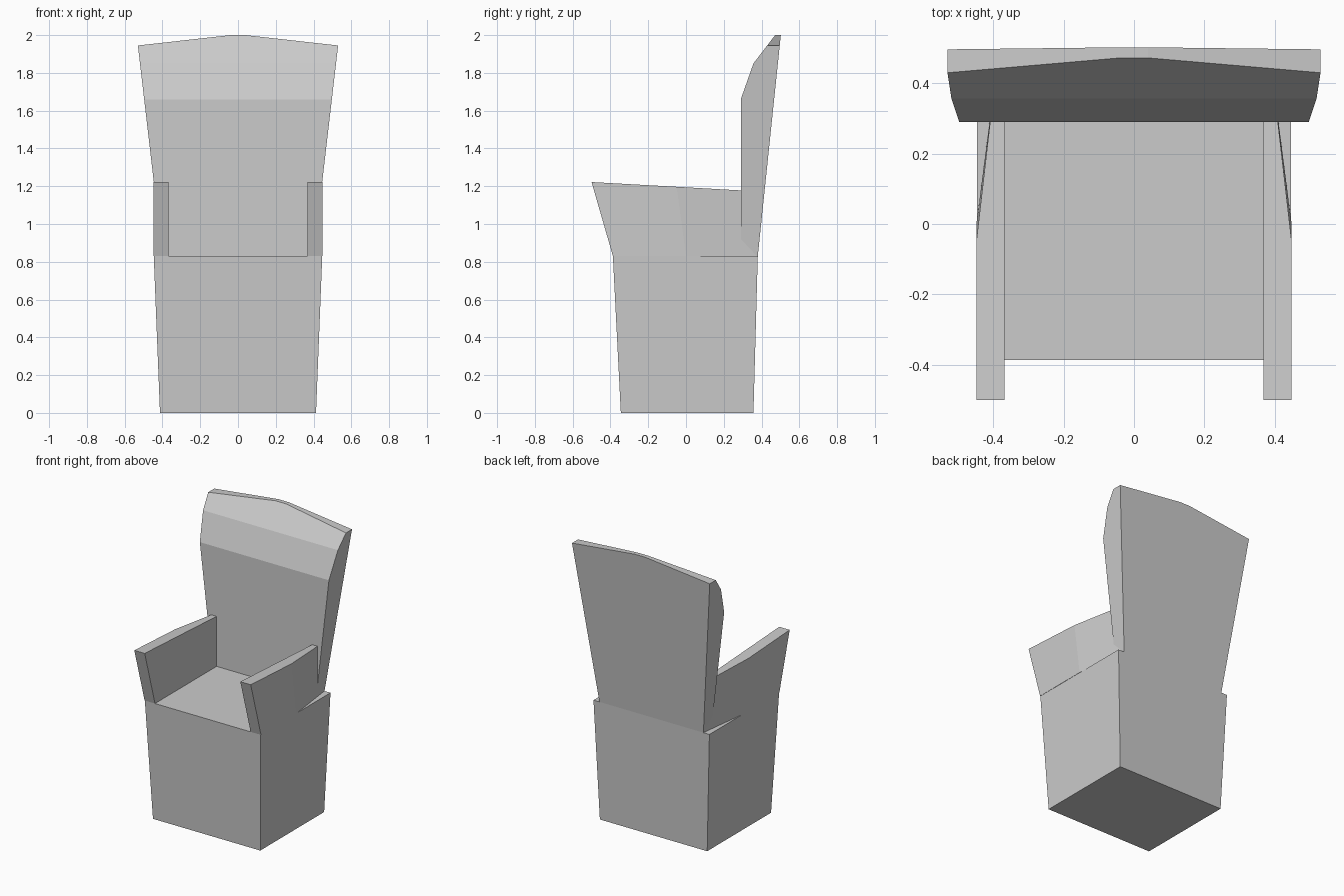
import bpy, bmesh
from mathutils import Vector

if "Cube" in bpy.data.objects:
    bpy.data.objects.remove(bpy.data.objects["Cube"])


def loft(name, rings, cuts=()):
    """Bridge matching rings of points, cap the ends, trim by planes."""
    bm = bmesh.new()
    loops = [[bm.verts.new(p) for p in ring] for ring in rings]
    n = len(loops[0])
    for a, b in zip(loops, loops[1:]):
        for i in range(n):
            j = (i + 1) % n
            bm.faces.new((a[i], a[j], b[j], b[i]))
    bm.faces.new(loops[0][::-1])
    bm.faces.new(loops[-1])
    for point, normal in cuts:
        res = bmesh.ops.bisect_plane(bm, geom=bm.verts[:] + bm.edges[:] + bm.faces[:],
                                     plane_co=point, plane_no=normal, clear_outer=True)
        rim = [e for e in res["geom_cut"] if isinstance(e, bmesh.types.BMEdge)]
        bmesh.ops.holes_fill(bm, edges=rim)
    bmesh.ops.recalc_face_normals(bm, faces=bm.faces[:])
    mesh = bpy.data.meshes.new(name)
    bm.to_mesh(mesh)
    bm.free()
    obj = bpy.data.objects.new(name, mesh)
    bpy.context.collection.objects.link(obj)
    return obj


def rect(w, y0, y1, z):
    return [(-w, y0, z), (w, y0, z), (w, y1, z), (-w, y1, z)]


# Solid tapered base, its top is the seat
loft("seat_base", [rect(0.413, -0.345, 0.357, 0), rect(0.446, -0.387, 0.38, 0.83)])

# Backrest: side profile (y, z) spread sideways, wider towards the top
profile = [(0.29, 0.83), (0.38, 0.83), (0.502, 2.0), (0.472, 2.0), (0.357, 1.85), (0.29, 1.66)]


def half_width(z):
    return 0.40 + 0.1166 * (z - 0.83)


# The top edge is trimmed to slope down on each side
slope = Vector((0.055, 0, 0.49))
loft("backrest",
     [[(s * half_width(z), y, z) for y, z in profile] for s in (-1, 1)],
     [(Vector((s * 0.04, 0, 2.0)), Vector((s * slope.x, 0, slope.z))) for s in (-1, 1)])

# Armrests: (bottom y, top y, top z, outer bottom x, outer top x), narrowing to the rear
stations = [(-0.387, -0.50, 1.222, 0.448, 0.448),
            (0.0, -0.05, 1.197, 0.448, 0.448),
            (0.375, 0.375, 1.173, 0.40, 0.399)]
arm = loft("armrests", [[(0.368, yb, 0.83), (xb, yb, 0.83), (xt, yt, zt), (0.368, yt, zt)]
                        for yb, yt, zt, xb, xt in stations])
arm.modifiers.new("mirror", 'MIRROR')
